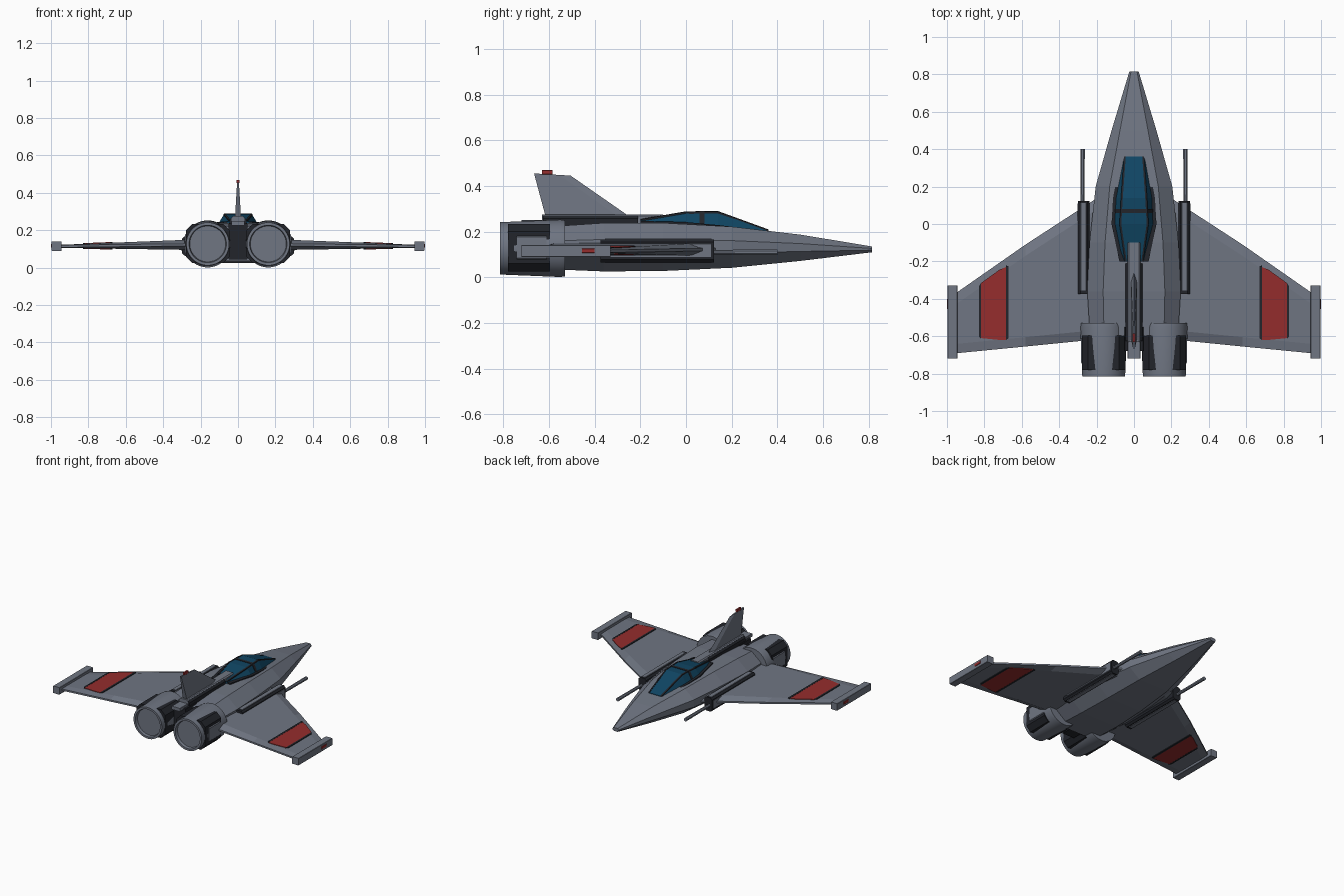
import bpy, bmesh, math
from mathutils import Vector

cube = bpy.data.objects.get("Cube")
if cube:
    bpy.data.objects.remove(cube, do_unlink=True)


def material(name, rgb):
    m = bpy.data.materials.new(name)
    m.use_nodes = True
    m.diffuse_color = (*rgb, 1)
    m.node_tree.nodes["Principled BSDF"].inputs["Base Color"].default_value = (*rgb, 1)
    return m


GREY = material("hull grey", (0.16, 0.18, 0.225))
DARK = material("dark trim", (0.016, 0.018, 0.024))
RED = material("marking red", (0.30, 0.026, 0.026))
BLUE = material("canopy blue", (0.005, 0.06, 0.125))


def loft(name, rings, mat, smooth=False):
    """Skin a list of equal-length point rings and cap both ends."""
    bm = bmesh.new()
    loops = [[bm.verts.new(p) for p in ring] for ring in rings]
    n = len(loops[0])
    for a, b in zip(loops, loops[1:]):
        for i in range(n):
            j = (i + 1) % n
            bm.faces.new((a[i], a[j], b[j], b[i]))
    bm.faces.new(loops[0])
    bm.faces.new(loops[-1])
    bmesh.ops.recalc_face_normals(bm, faces=bm.faces)
    mesh = bpy.data.meshes.new(name)
    bm.to_mesh(mesh)
    bm.free()
    mesh.materials.append(mat)
    ob = bpy.data.objects.new(name, mesh)
    bpy.context.collection.objects.link(ob)
    if smooth:
        bpy.ops.object.select_all(action='DESELECT')
        ob.select_set(True)
        bpy.context.view_layer.objects.active = ob
        bpy.ops.object.shade_smooth_by_angle(angle=math.radians(35))
    return ob


def chamfer_ring(x, y, z, hw, hh, c):
    """Rectangle with cut corners, standing across the y axis."""
    pts = [(hw, c - hh), (hw, hh - c), (hw - c, hh), (c - hw, hh),
           (-hw, hh - c), (-hw, c - hh), (c - hw, -hh), (hw - c, -hh)]
    return [(x + u, y, z + v) for u, v in pts]


def block(name, x, z, hw, hh, y0, y1, mat, c=0.002):
    return loft(name, [chamfer_ring(x, y, z, hw, hh, c) for y in (y0, y1)], mat)


def tube(name, x, z, stations, mat, sides=32):
    turn = [math.tau * (i + 0.5) / sides for i in range(sides)]
    return loft(name, [[(x + r * math.cos(t), y, z + r * math.sin(t)) for t in turn]
                       for y, r in stations], mat, smooth=True)


# Fuselage: y, half width, top half width, bottom half width, top z, bottom z
def hull_ring(y, w, tw, bw, zt, zb):
    h = zt - zb
    side = [(bw, zb), (w, zb + h * 0.36), (w, zb + h * 0.66), (tw, zt)]
    return [(x, y, z) for x, z in side] + [(-x, y, z) for x, z in reversed(side)]


hull = [(0.815, 0.025, 0.016, 0.016, 0.135, 0.110),
        (0.50, 0.120, 0.075, 0.070, 0.187, 0.072),
        (0.20, 0.205, 0.130, 0.120, 0.222, 0.042),
        (-0.10, 0.238, 0.155, 0.140, 0.238, 0.028),
        (-0.36, 0.250, 0.165, 0.150, 0.238, 0.026),
        (-0.60, 0.235, 0.160, 0.150, 0.222, 0.036)]
loft("fuselage", [hull_ring(*s) for s in hull], GREY)

# Canopy: y, base half width, top half width, base z, top z
glass = [(0.36, 0.060, 0.050, 0.195, 0.207),
         (0.14, 0.104, 0.066, 0.212, 0.287),
         (0.00, 0.112, 0.074, 0.225, 0.286),
         (-0.20, 0.070, 0.045, 0.230, 0.252)]


def canopy_ring(y, bw, tw, zb, zt, grow=0.0):
    return [(bw + grow, y, zb), (tw + grow, y, zt + grow),
            (-tw - grow, y, zt + grow), (-bw - grow, y, zb)]


loft("canopy", [canopy_ring(*s) for s in glass], BLUE)
loft("canopy_crossbar", [canopy_ring(y, 0.108, 0.070, 0.215, 0.2865, 0.003)
                         for y in (0.08, 0.06)], DARK)
loft("canopy_sill", [[(bw + 0.008, y, zb - 0.02), (bw + 0.008, y, zb + 0.017),
                      (-bw - 0.008, y, zb + 0.017), (-bw - 0.008, y, zb - 0.02)]
                     for y, bw, tw, zb, zt in
                     [(0.368, 0.06, 0, 0.185, 0)] + glass[1:]], DARK)
for s in (1, -1):
    loft("canopy_rail", [[(s * (tw - 0.006), y, zt + 0.003), (s * (tw + 0.004), y, zt + 0.001),
                          (s * (tw + 0.004), y, zt - 0.012), (s * (tw - 0.006), y, zt - 0.012)]
                         for y, bw, tw, zb, zt in glass], DARK)

# Spine, tail block and fin
block("spine_trim", 0, 0.24, 0.045, 0.030, -0.625, -0.21, DARK, 0.012)
block("spine", 0, 0.25, 0.034, 0.026, -0.63, -0.10, GREY, 0.008)
block("tail_block", 0, 0.14, 0.050, 0.095, -0.68, -0.55, DARK)
block("tail_cap", 0, 0.238, 0.034, 0.012, -0.72, -0.60, GREY)


def fin_ring(z, y_front, y_back, hw):
    return [(0, y_front, z), (hw, y_front - 0.05, z), (hw, y_back, z),
            (-hw, y_back, z), (-hw, y_front - 0.05, z)]


tail_fin = loft("tail_fin", [fin_ring(0.268, -0.25, -0.615, 0.016),
                             fin_ring(0.45, -0.505, -0.665, 0.005)], GREY)
for v in tail_fin.data.vertices:
    if v.co.z > 0.4:
        v.co.z -= 0.06 * (v.co.y + 0.585)
block("fin_light", 0, 0.460, 0.007, 0.010, -0.63, -0.585, RED)


# Wing surface heights by distance from the centre line
def wing_z(x, gap=0.0):
    t = (x - 0.2) / 0.76
    return 0.094 + 0.012 * t - gap, 0.152 - 0.03 * t + gap


def wing_ring(s, x, y_front, y_back, gap=0.0):
    lo, hi = wing_z(x, gap)
    mid = (lo + hi) / 2
    edge = 0.006 + gap
    return [(s * x, y_front, mid - edge), (s * x, y_front, mid + edge),
            (s * x, y_front - 0.06, hi), (s * x, y_back + 0.05, hi),
            (s * x, y_back, mid + edge), (s * x, y_back, mid - edge),
            (s * x, y_back + 0.05, lo), (s * x, y_front - 0.06, lo)]


def wing_panel(name, s, stations, mat, gap):
    """Thin plate following the top and bottom of the wing."""
    for side, label in ((1, "upper"), (0, "lower")):
        rings = []
        for x, yf, yb in stations:
            a, b = wing_z(x)[side], wing_z(x, gap)[side]
            rings.append([(s * x, yf, a), (s * x, yf, b), (s * x, yb, b), (s * x, yb, a)])
        loft(f"{label}_{name}", rings, mat)


for s, side in ((1, "left"), (-1, "right")):
    # Wing, painted stripe, tip pod and light
    loft(side + "_wing", [wing_ring(s, 0.18, 0.15, -0.615), wing_ring(s, 0.58, -0.11, -0.655),
                          wing_ring(s, 0.96, -0.375, -0.692)], GREY)
    wing_panel(side + "_wing_stripe", s, [(0.684, -0.23, -0.62), (0.72, -0.245, -0.62),
                                         (0.817, -0.315, -0.61)], RED, 0.004)
    wing_panel(side + "_stripe_inner_edge", s, [(0.670, -0.225, -0.61),
                                               (0.684, -0.222, -0.62)], DARK, 0.005)
    wing_panel(side + "_stripe_outer_edge", s, [(0.817, -0.315, -0.615),
                                               (0.830, -0.335, -0.60)], DARK, 0.005)
    block(side + "_wingtip_pod", s * 0.97, 0.115, 0.026, 0.026, -0.72, -0.33, GREY)
    block(side + "_wingtip_light", s * 0.994, 0.117, 0.006, 0.010, -0.455, -0.40, RED)

    # Gun housing with pale panels and barrel
    block(side + "_gun_housing", s * 0.268, 0.116, 0.031, 0.050, -0.375, 0.123, DARK, 0.012)
    block(side + "_gun_side_panel", s * 0.285, 0.118, 0.016, 0.030, -0.335, 0.110, GREY)
    block(side + "_gun_top_panel", s * 0.270, 0.116, 0.015, 0.053, -0.355, 0.112, GREY)
    tube(side + "_gun_barrel", s * 0.275, 0.110, [(0.10, 0.011), (0.40, 0.013)], GREY, 8)

    # Engine: closed shell with a recessed nozzle, cornered by a dark collar
    tube(side + "_engine", s * 0.162, 0.127,
         [(-0.53, 0.123), (-0.55, 0.126), (-0.815, 0.115), (-0.815, 0.100),
          (-0.795, 0.096)], GREY)
    block(side + "_engine_collar", s * 0.162, 0.130, 0.117, 0.104, -0.78, -0.595, DARK, 0.034)
    block(side + "_engine_side_plate", s * 0.270, 0.130, 0.014, 0.052, -0.74, -0.61, GREY, 0.006)
